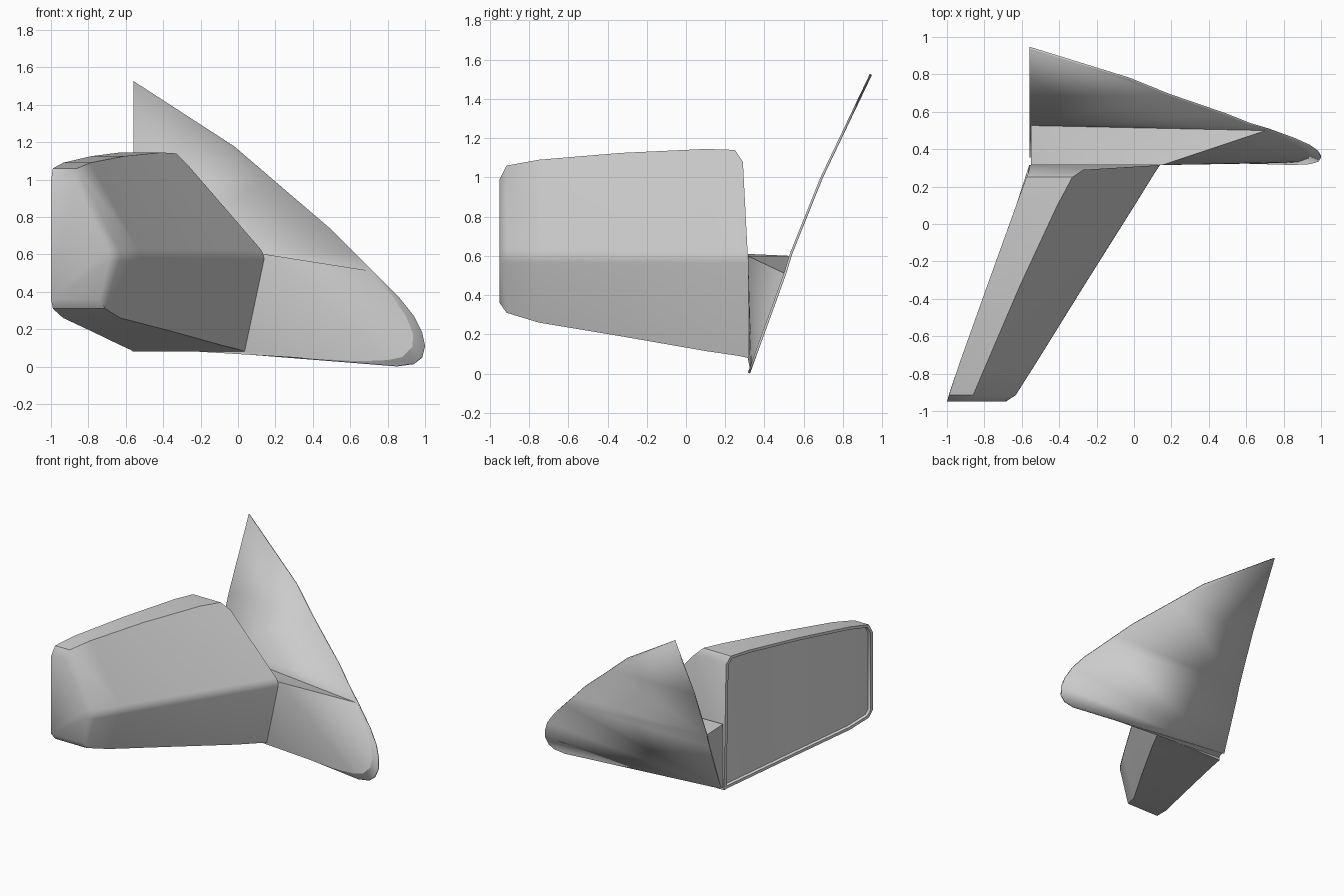
import bpy
import bmesh
from math import radians

cube = bpy.data.objects.get("Cube")
if cube:
    bpy.data.objects.remove(cube)

# Single plain grey for every part
grey = bpy.data.materials.new("plain_grey")
grey.use_nodes = True
COLOR = (0.6, 0.6, 0.6, 1)
grey.diffuse_color = COLOR
grey.node_tree.nodes["Principled BSDF"].inputs["Base Color"].default_value = COLOR


def finish(name, bm, angle=None):
    bmesh.ops.recalc_face_normals(bm, faces=bm.faces)
    mesh = bpy.data.meshes.new(name)
    bm.to_mesh(mesh)
    bm.free()
    obj = bpy.data.objects.new(name, mesh)
    bpy.context.collection.objects.link(obj)
    mesh.materials.append(grey)
    if angle:
        bpy.ops.object.select_all(action="DESELECT")
        obj.select_set(True)
        bpy.context.view_layer.objects.active = obj
        bpy.ops.object.shade_smooth_by_angle(angle=radians(angle))
    return obj


# Mirror housing: five-sided sections lofted from the outer to the inner end
# y, glass x, top x, crease x, bottom x, top z, bottom z, lean of the lower half
SECTIONS = [
    (-.95, -1.0, -.87, -.68, -.74, .99, .36, 0),
    (-.915, -.99, -.86, -.625, -.71, 1.06, .31, 0),
    (-.75, -.935, -.79, -.52, -.63, 1.09, .26, 0),
    (-.33, -.785, -.61, -.26, -.36, 1.125, .19, 0),
    (.10, -.63, -.41, .01, -.09, 1.145, .115, 0),
    (.25, -.575, -.33, .115, .01, 1.14, .09, .02),
    (.29, -.56, -.27, .145, .035, 1.08, .08, .025),
]
CREASE_Z = .6

bm = bmesh.new()
rings = []
for y, glass, top, crease, bottom, z_top, z_bot, lean in SECTIONS:
    points = [(glass, y, z_top), (top, y, z_top), (crease, y + lean, CREASE_Z),
              (bottom, y + lean, z_bot), (glass, y + lean, z_bot)]
    rings.append([bm.verts.new(p) for p in points])
for a, b in zip(rings, rings[1:]):
    for i in range(5):
        j = (i + 1) % 5
        bm.faces.new((a[i], a[j], b[j], b[i]))
bm.faces.new(rings[0])
bm.faces.new(rings[-1])
bmesh.ops.recalc_face_normals(bm, faces=bm.faces)

# Recessed glass with a thin rim
back = [f for f in bm.faces if f.normal.x < -.8]
bmesh.ops.inset_region(bm, faces=back, thickness=.022, use_even_offset=True)
bmesh.ops.inset_region(bm, faces=back, thickness=.006, depth=-.02,
                       use_even_offset=True)

# Soft crease along the front
ridge = {ring[2] for ring in rings}
edges = [e for e in bm.edges if set(e.verts) <= ridge]
bmesh.ops.bevel(bm, geom=edges, offset=.035, segments=4, profile=.5,
                affect="EDGES")
finish("mirror_housing", bm, 38)


# Mounting plate: outline in x and z, bent backwards as it rises
BEND = [(0, .32), (.51, .505), (.61, .535), (1.0, .692), (1.53, .945)]


def plate_y(z):
    for (z0, y0), (z1, y1) in zip(BEND, BEND[1:]):
        if z <= z1:
            break
    return y0 + (y1 - y0) * (z - z0) / (z1 - z0)


OUTLINE = [(-.56, 1.525), (-.02, 1.175), (.5, .73), (.72, .51), (.86, .37),
           (.94, .27), (.985, .18), (1.0, .11), (.985, .05), (.94, .015),
           (.85, .003), (-.56, .115)]
bm = bmesh.new()
bm.faces.new([bm.verts.new((x, 0, z)) for x, z in OUTLINE])
for z, _ in BEND[1:-1]:
    bmesh.ops.bisect_plane(bm, geom=bm.verts[:] + bm.edges[:] + bm.faces[:],
                           plane_co=(0, 0, z), plane_no=(0, 0, 1))
for v in bm.verts:
    v.co.y = plate_y(v.co.z)
plate = finish("mounting_plate", bm, 30)
solid = plate.modifiers.new("thickness", "SOLIDIFY")
solid.thickness = .012
solid.offset = 0

# Foot joining the housing to the plate
RIM = [(.72, .51), (.85, .365), (.92, .26), (.96, .16), (.955, .09),
       (.9, .035), (.82, .018), (-.55, .115), (-.55, .6)]
bm = bmesh.new()
for x, z in RIM:
    bm.verts.new((x, plate_y(z), z))
for point in [(.15, .315, .6), (.035, .315, .08), (-.55, .315, .1),
              (-.55, .315, .61)]:
    bm.verts.new(point)
bmesh.ops.convex_hull(bm, input=bm.verts)
finish("foot", bm, 30)
